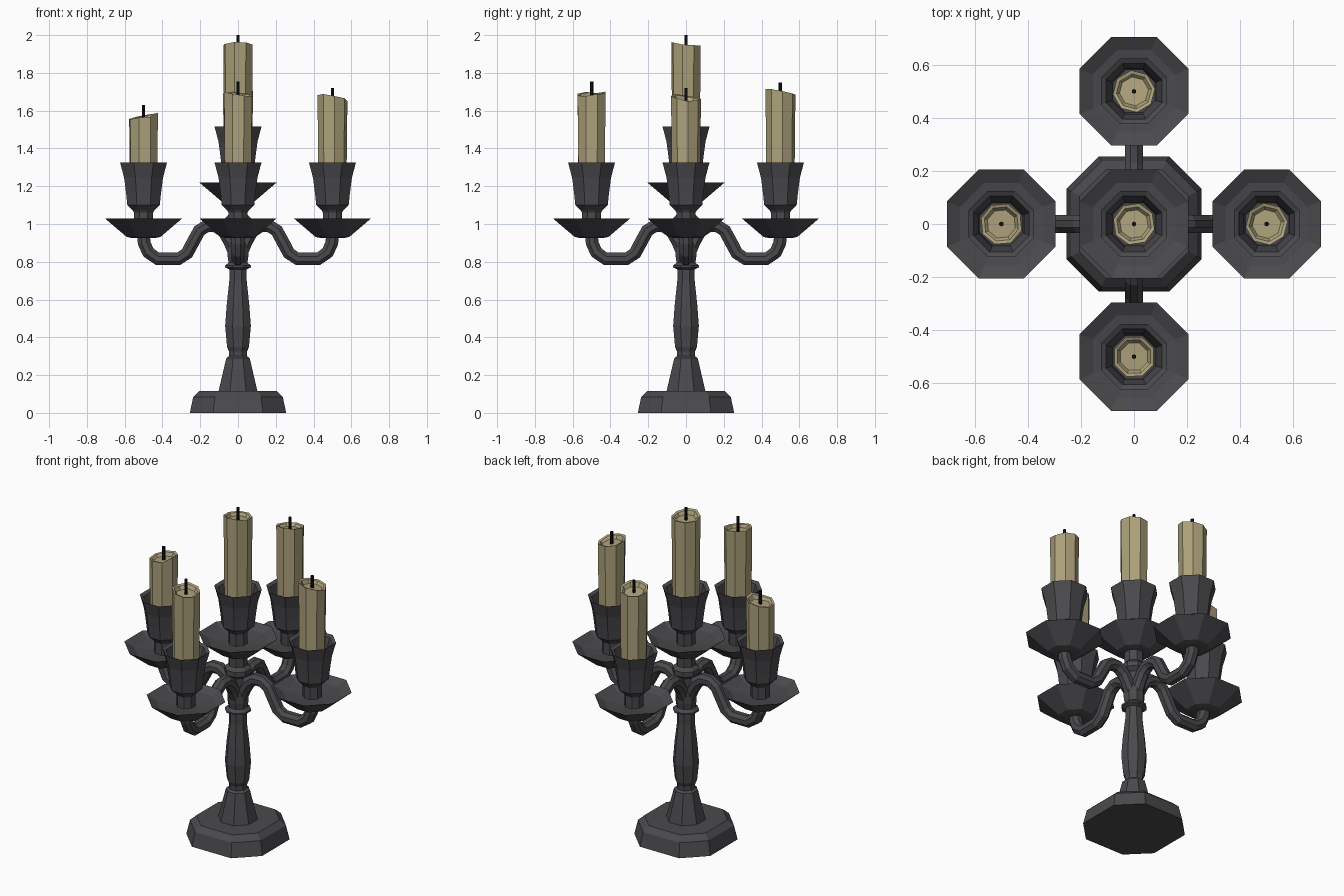
import bpy, bmesh, math, random
from mathutils import Vector, Matrix

if "Cube" in bpy.data.objects:
    bpy.data.objects.remove(bpy.data.objects["Cube"])

random.seed(4)


def material(name, rgb):
    m = bpy.data.materials.new(name)
    m.diffuse_color = (*rgb, 1)
    m.use_nodes = True
    m.node_tree.nodes["Principled BSDF"].inputs["Base Color"].default_value = m.diffuse_color
    return m


IRON = material("dark_iron", (0.068, 0.068, 0.075))
WAX = material("wax", (0.42, 0.36, 0.2))
BLACK = material("wick_black", (0.005, 0.005, 0.005))


def finish(name, rings, mat, loc=(0, 0, 0), turn=0):
    """Skin a list of vertex rings, cap both ends, and add the object."""
    bm = bmesh.new()
    loops = [[bm.verts.new(p) for p in ring] for ring in rings]
    n = len(loops[0])
    for a, b in zip(loops, loops[1:]):
        for i in range(n):
            j = (i + 1) % n
            bm.faces.new((a[i], a[j], b[j], b[i]))
    bm.faces.new(loops[0][::-1])
    bm.faces.new(loops[-1])
    bmesh.ops.recalc_face_normals(bm, faces=bm.faces)
    me = bpy.data.meshes.new(name)
    bm.to_mesh(me)
    bm.free()
    me.materials.append(mat)
    ob = bpy.data.objects.new(name, me)
    ob.matrix_world = Matrix.Translation(loc) @ Matrix.Rotation(turn, 4, 'Z')
    bpy.context.collection.objects.link(ob)
    return ob


def lathe(name, profile, mat, loc=(0, 0, 0), sides=8):
    """Turned part; radii are measured to the flats."""
    k = 1 / math.cos(math.pi / sides)
    rings = []
    for r, z in profile:
        rings.append([(r * k * math.cos((i + .5) * math.tau / sides),
                       r * k * math.sin((i + .5) * math.tau / sides), z)
                      for i in range(sides)])
    return finish(name, rings, mat, loc)


def arm(name, path, r, turn):
    """Octagonal tube along a path in the XZ plane."""
    pts = [Vector((x, 0, z)) for x, z in path]
    rings = []
    for i, p in enumerate(pts):
        t = (pts[min(i + 1, len(pts) - 1)] - pts[max(i - 1, 0)]).normalized()
        side = Vector((0, 1, 0))
        nrm = t.cross(side)
        rings.append([p + r / math.cos(math.pi / 8) *
                      (side * math.cos((k + .5) * math.pi / 4) + nrm * math.sin((k + .5) * math.pi / 4))
                      for k in range(8)])
    return finish(name, rings, IRON, turn=turn)


def candle(name, x, y, bottom, top, wick_top, sx, sy):
    """Wax stick with a tilted, hollowed top and a wick."""
    off = random.uniform(0, .6)
    jit = [random.uniform(-.008, .008) for _ in range(8)]
    rings = []
    for r, z, tilted in ((.074, bottom, 0), (.08, top, 1), (.067, top - .004, 1), (.055, top - .022, .6)):
        ring = []
        for i in range(8):
            a = off + i * math.pi / 4
            px, py = r * math.cos(a), r * math.sin(a)
            ring.append((px, py, z + tilted * (sx * px + sy * py + jit[i])))
        rings.append(ring)
    finish(name, rings, WAX, (x, y, 0))
    lathe(name + "_wick", [(.008, top - .04), (.008, wick_top)], BLACK, (x, y, 0), 6)


# Base: square slab with cut corners and a bevelled top
def slab_ring(h, c, z):
    return [(h, -c, z), (h, c, z), (c, h, z), (-c, h, z), (-h, c, z), (-h, -c, z), (-c, -h, z), (c, -h, z)]


finish("base", [slab_ring(.255, .132, 0), slab_ring(.237, .122, .085), slab_ring(.205, .105, .115)], IRON)

# Turned stem
lathe("stem", [(.104, .11), (.062, .29), (.048, .3), (.048, .325), (.058, .35), (.068, .46), (.06, .57),
               (.046, .7), (.046, .76), (.068, .77), (.068, .78), (.05, .795), (.055, .83), (.055, .88),
               (.046, .92), (.046, .98), (.07, 1.0), (.07, 1.03), (.05, 1.05), (.05, 1.13)], IRON)

# Four S-shaped arms
PATH = [(.5, .95), (.497, .9), (.475, .85), (.425, .815), (.315, .815), (.27, .845), (.235, .91),
        (.205, .965), (.165, .99), (.12, .99), (.075, .96), (.045, .91), (.015, .84)]
for i, side in enumerate(("right", "back", "left", "front")):
    arm(side + "_arm", PATH, .034, i * math.pi / 2)

# Drip pans and candle cups
PAN = [(.06, .925), (.09, .932), (.205, 1.03), (.155, 1.003), (.06, .99)]
CUP = [(.05, .985), (.05, 1.06), (.058, 1.073), (.086, 1.1), (.092, 1.16), (.103, 1.245), (.124, 1.325),
       (.105, 1.315), (.086, 1.24), (.08, 1.13)]
# name, x, y, lift, wax top, wick top, tilt x, tilt y
SPOTS = [("right", .5, 0, 0, 1.67, 1.72, -.17, -.05),
         ("back", 0, .5, 0, 1.70, 1.75, .05, -.12),
         ("left", -.5, 0, 0, 1.57, 1.63, .26, .08),
         ("front", 0, -.5, 0, 1.69, 1.755, -.08, .12),
         ("centre", 0, 0, .19, 1.95, 2.0, .03, -.16)]
for side, x, y, lift, top, wick, sx, sy in SPOTS:
    lathe(side + "_drip_pan", PAN, IRON, (x, y, lift))
    lathe(side + "_candle_cup", CUP, IRON, (x, y, lift))
    candle(side + "_candle", x, y, 1.12 + lift, top, wick, sx, sy)
